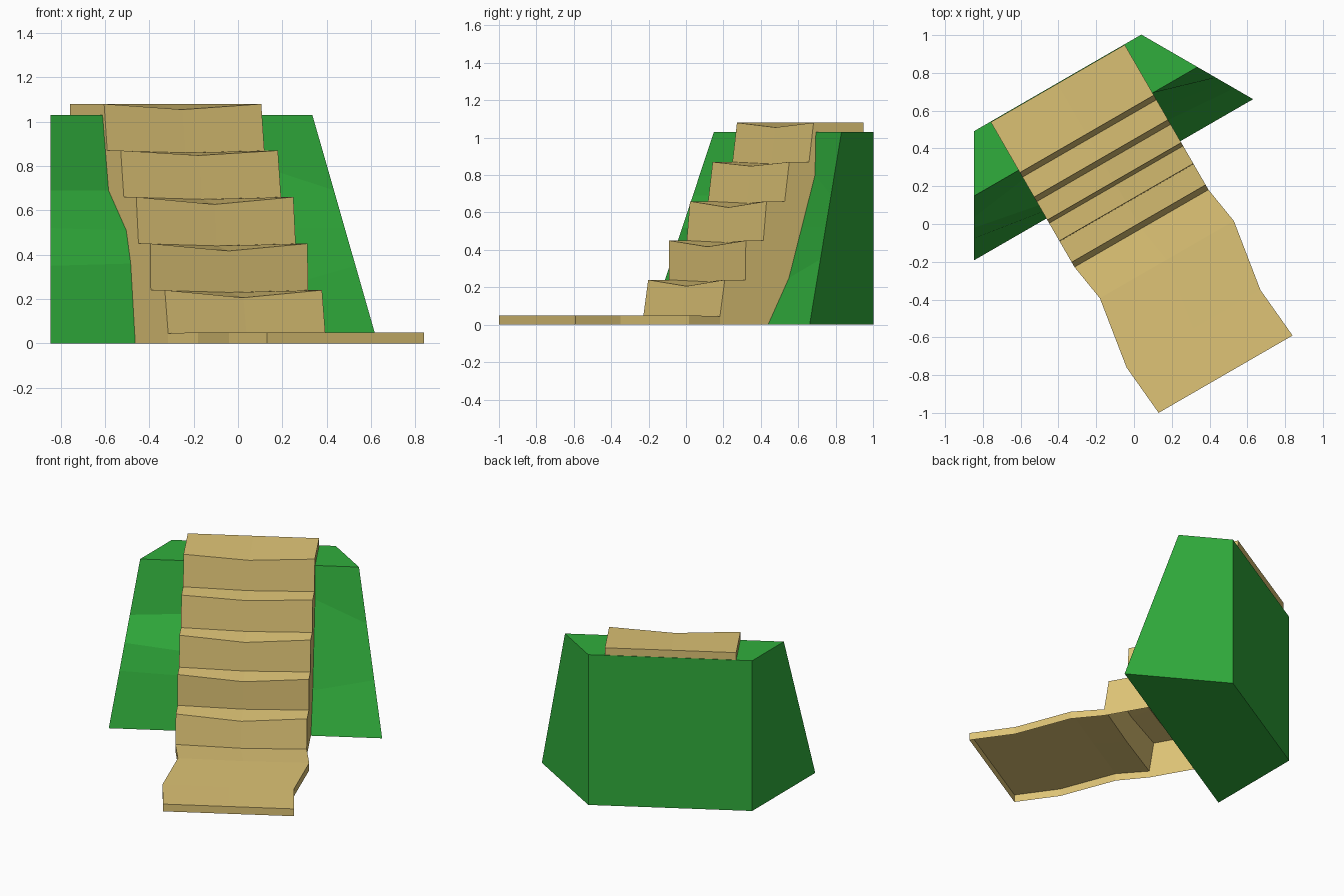
import bpy, bmesh
from math import radians
from mathutils import Matrix

if "Cube" in bpy.data.objects:
    bpy.data.objects.remove(bpy.data.objects["Cube"])

# Everything is laid out as (a across, b downhill, z), then turned 30 degrees
TURN = Matrix.Rotation(radians(30), 4, 'Z')


def point(bm, a, b, z):
    return bm.verts.new(TURN @ Matrix.Translation((a, -b, z)).translation)


def finish(name, bm, color):
    bmesh.ops.recalc_face_normals(bm, faces=bm.faces)
    mesh = bpy.data.meshes.new(name)
    bm.to_mesh(mesh)
    bm.free()
    mat = bpy.data.materials.new(name + "_color")
    mat.diffuse_color = (*color, 1)
    mat.use_nodes = True
    mat.node_tree.nodes["Principled BSDF"].inputs["Base Color"].default_value = mat.diffuse_color
    mesh.materials.append(mat)
    obj = bpy.data.objects.new(name, mesh)
    bpy.context.collection.objects.link(obj)
    return obj


def grid_faces(bm, rows):
    for r0, r1 in zip(rows, rows[1:]):
        for i in range(len(r0) - 1):
            bm.faces.new((r0[i], r0[i + 1], r1[i + 1], r1[i]))


# Stairs and path: an open-bottomed shell; rows are (b, z, sideways shift, mid dip)
LEFT, MID, RIGHT = -0.387, 0.022, 0.432
profile = [(-0.846, 1.08, 0, 0)]
steps = [(-0.538, -0.510, 1.08, 0.025), (-0.388, -0.360, 0.87, 0.022),
         (-0.248, -0.228, 0.66, 0.033), (-0.120, -0.117, 0.45, 0.033),
         (0.010, 0.040, 0.24, 0.034)]
for b_top, b_low, z, dip in steps:
    profile.append((b_top, z, 0, dip))
    profile.append((b_low, max(z - 0.21, 0.045), 0, 0.01))
profile += [(0.25, 0.05, 0.034, 0.004), (0.638, 0.05, -0.027, 0.003),
            (0.931, 0.05, 0, 0)]

bm = bmesh.new()
rows = []
for b, z, s, dip in profile:
    foot = 0.003 if b < -0.26 else 0
    rows.append([point(bm, LEFT + s, b, foot), point(bm, LEFT + s, b, z),
                 point(bm, MID + s, b, z - dip),
                 point(bm, RIGHT + s, b, z), point(bm, RIGHT + s, b, foot)])
grid_faces(bm, rows)
bm.faces.new(rows[0])
bm.faces.new(rows[-1])
finish("stairs_and_path", bm, (0.73, 0.55, 0.18))

# Grass bank: flared block with a sloping, uneven front
CENTER, BACK = 0.024, -0.849


def half_width(b):
    return 0.511 + (b - BACK) * 0.577


# Each row: outer z, left inner (b, z), right inner (b, z)
bank_rows = [(1.03, (-0.552, 1.03), (-0.552, 1.03)),
             (0.69, (-0.498, 0.69), (-0.547, 0.80)),
             (0.52, (-0.338, 0.51), (-0.465, 0.52)),
             (0.35, (-0.298, 0.36), (-0.386, 0.25)),
             (0.0, (-0.257, 0.0), (-0.257, 0.0))]
bm = bmesh.new()
front = []
for z, left, right in bank_rows:
    b = -0.257 - 0.295 * z / 1.03
    w = half_width(b)
    front.append([point(bm, CENTER - w, b, z), point(bm, LEFT, *left),
                  point(bm, RIGHT, *right), point(bm, CENTER + w, b, z)])
grid_faces(bm, front)
tl, tr, bl, br = [point(bm, CENTER + s * half_width(BACK), BACK, z)
                  for z in (1.03, 0) for s in (-1, 1)]
bm.faces.new((tl, tr, br, bl))
bm.faces.new(front[0] + [tr, tl])
bm.faces.new(front[-1] + [br, bl])
bm.faces.new([r[0] for r in front] + [bl, tl])
bm.faces.new([r[-1] for r in front] + [br, tr])
finish("grass_bank", bm, (0.03, 0.42, 0.045))
